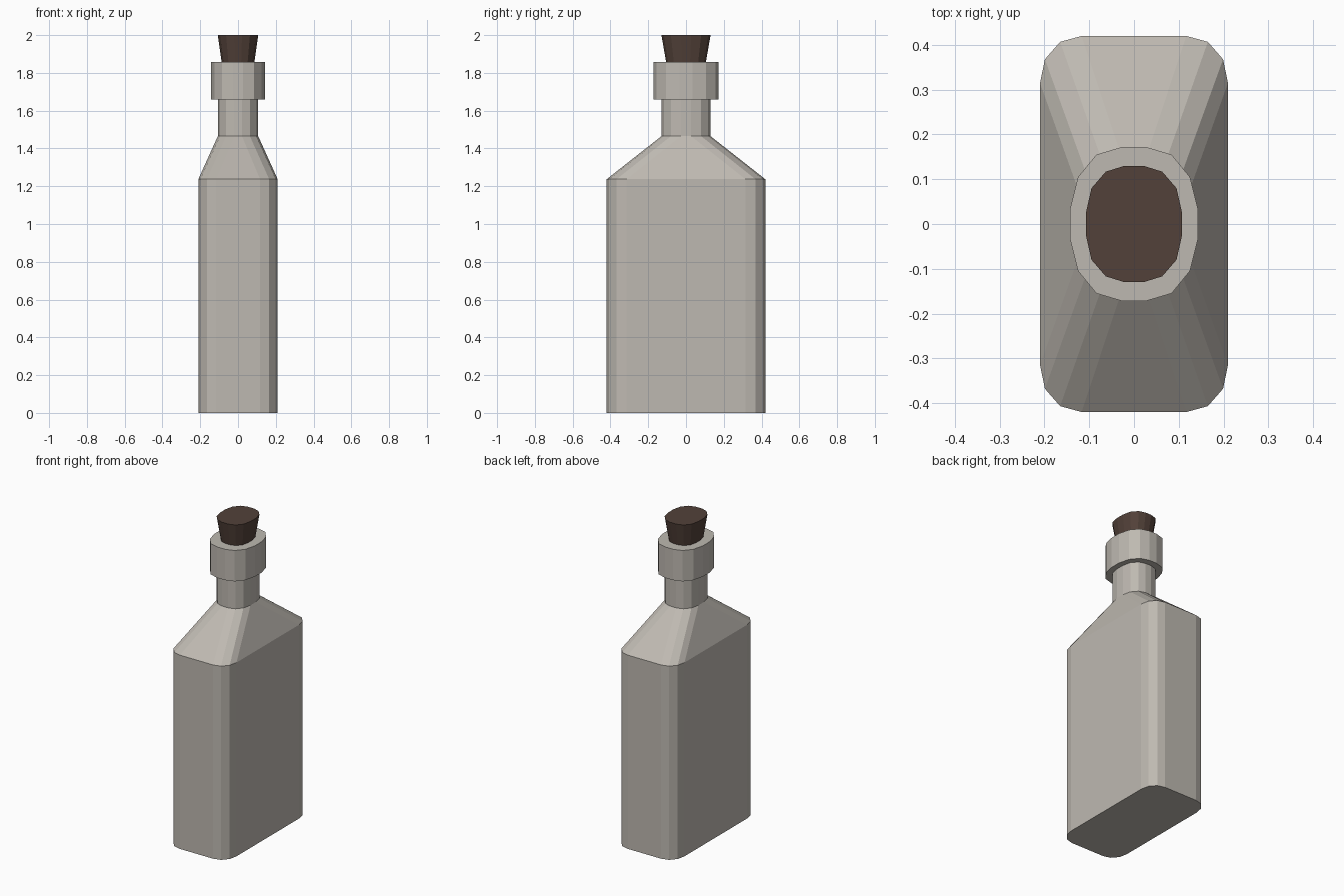
import bpy, bmesh

if "Cube" in bpy.data.objects:
    bpy.data.objects.remove(bpy.data.objects["Cube"])

def material(name, rgb):
    m = bpy.data.materials.new(name)
    m.diffuse_color = (*rgb, 1.0)
    m.use_nodes = True
    m.node_tree.nodes["Principled BSDF"].inputs["Base Color"].default_value = m.diffuse_color
    return m

glass = material("pale_grey_glass", (0.515, 0.485, 0.44))
bark = material("dark_brown_cork", (0.085, 0.053, 0.041))

# Quarter outlines, mirrored into 16-sided rounded cross-sections
BODY = [(0.21, 0.315), (0.199, 0.368), (0.165, 0.407), (0.117, 0.42)]
NECK = [(0.107, 0.027), (0.095, 0.08), (0.063, 0.117), (0.021, 0.13)]
LIP = [(0.143, 0.034), (0.125, 0.105), (0.084, 0.155), (0.027, 0.172)]
PLUG = [(x * 0.8, y * 0.8) for x, y in NECK]

def ring(quarter):
    half = quarter + [(-x, y) for x, y in reversed(quarter)]
    return half + [(-x, -y) for x, y in half]

def loft(name, sections, mat):
    """Skin a stack of (outline, height) sections and cap both ends."""
    bm = bmesh.new()
    rings = [[bm.verts.new((x, y, z)) for x, y in ring(q)] for q, z in sections]
    for a, b in zip(rings, rings[1:]):
        n = len(a)
        for i in range(n):
            j = (i + 1) % n
            bm.faces.new((a[i], a[j], b[j], b[i]))
    bm.faces.new(list(reversed(rings[0])))
    bm.faces.new(rings[-1])
    bmesh.ops.recalc_face_normals(bm, faces=bm.faces[:])
    mesh = bpy.data.meshes.new(name)
    bm.to_mesh(mesh)
    bm.free()
    mesh.materials.append(mat)
    obj = bpy.data.objects.new(name, mesh)
    bpy.context.collection.objects.link(obj)
    return obj

# Bottle: body, sloped shoulder, neck and thick lip in one skin
loft("bottle", [(BODY, 0.0), (BODY, 1.237), (NECK, 1.465), (NECK, 1.66),
                (LIP, 1.66), (LIP, 1.857)], glass)

# Tapered stopper
loft("cork_stopper", [(PLUG, 1.85), (NECK, 2.0)], bark)
